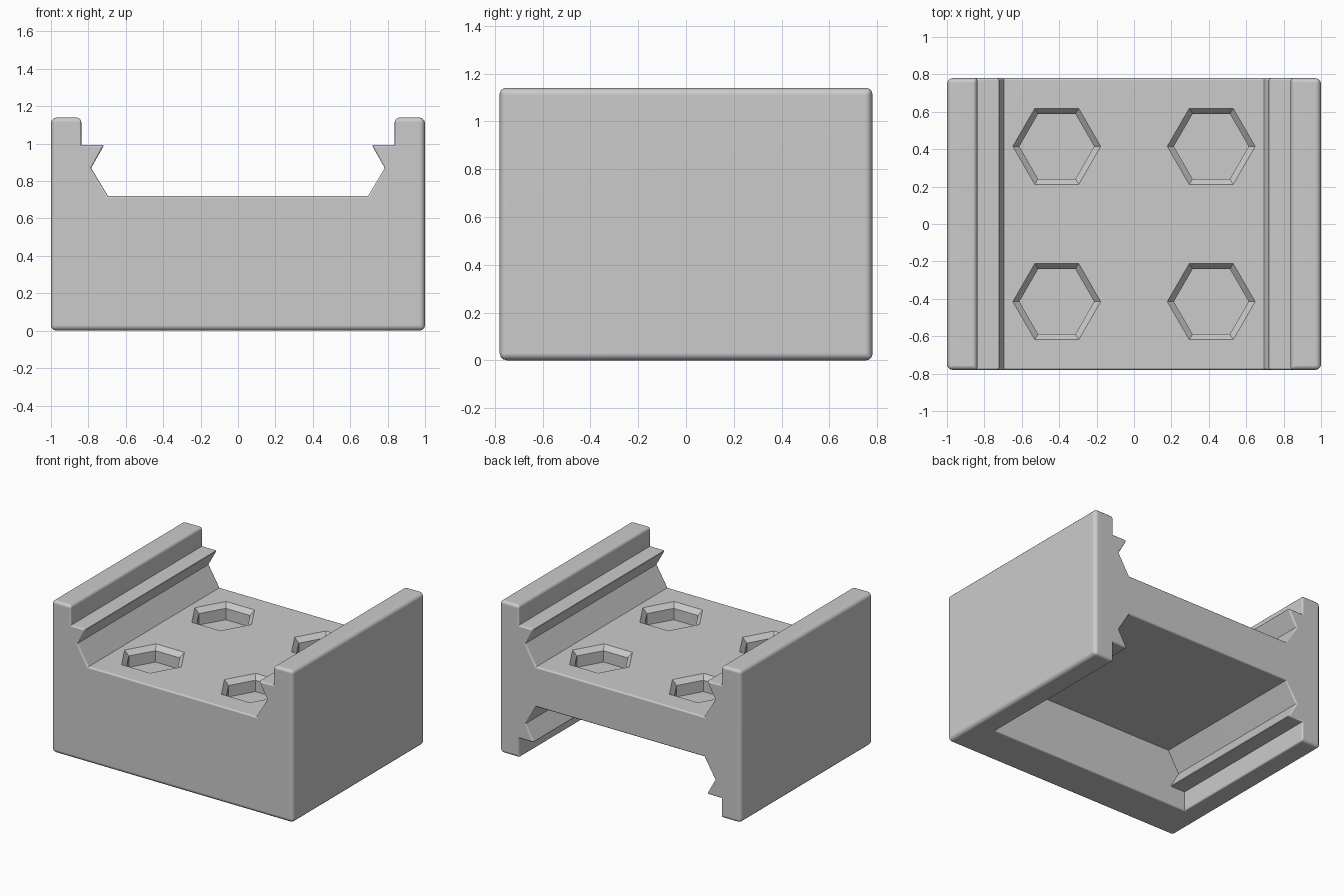
import bpy, bmesh
from math import cos, sin, radians

cube = bpy.data.objects.get("Cube")
if cube:
    bpy.data.objects.remove(cube, do_unlink=True)

HX, HY, H = 1.0, 0.78, 1.14
FLOOR = 0.72
WALL_Y = -0.465          # inner face of the front wall below the deck

mat = bpy.data.materials.new("plain_grey")
mat.use_nodes = True
grey = (0.6, 0.6, 0.6, 1)
mat.diffuse_color = grey
mat.node_tree.nodes["Principled BSDF"].inputs["Base Color"].default_value = grey


def add_object(name, bm):
    bmesh.ops.recalc_face_normals(bm, faces=bm.faces[:])
    me = bpy.data.meshes.new(name)
    bm.to_mesh(me)
    bm.free()
    ob = bpy.data.objects.new(name, me)
    bpy.context.collection.objects.link(ob)
    me.materials.append(mat)
    return ob


def loft(name, rings):
    """Solid through a stack of matching closed rings."""
    bm = bmesh.new()
    loops = [[bm.verts.new(p) for p in ring] for ring in rings]
    n = len(loops[0])
    for a, b in zip(loops, loops[1:]):
        for i in range(n):
            j = (i + 1) % n
            bm.faces.new((a[i], a[j], b[j], b[i]))
    bm.faces.new(loops[0])
    bm.faces.new(loops[-1])
    return add_object(name, bm)


def cut(target, cutter):
    cutter.hide_render = True
    mod = target.modifiers.new("cut", 'BOOLEAN')
    mod.operation, mod.solver, mod.object = 'DIFFERENCE', 'EXACT', cutter


def bake(ob, helpers):
    """Apply the modifiers and drop the helper cutters."""
    dg = bpy.context.evaluated_depsgraph_get()
    me = bpy.data.meshes.new_from_object(ob.evaluated_get(dg))
    ob.modifiers.clear()
    ob.data = me
    for h in helpers:
        bpy.data.objects.remove(h, do_unlink=True)


# Block
body = loft("rail_block", [[(-HX, -HY, z), (HX, -HY, z), (HX, HY, z), (-HX, HY, z)]
                           for z in (0, H)])

# Notched channels: through the top, and mirrored below up to the front wall
half = [(0.695, FLOOR), (0.785, 0.87), (0.715, 0.993), (0.838, 0.993), (0.838, 1.3)]
profile = half + [(-x, z) for x, z in reversed(half)]
channels = [
    loft("top_channel_cutter", [[(x, y, z) for x, z in profile] for y in (-1, 1)]),
    loft("bottom_channel_cutter", [[(x, y, H - z) for x, z in profile] for y in (WALL_Y, 1)]),
]
for c in channels:
    cut(body, c)
bake(body, channels)

# Wide rounding on the outer box edges, fine rounding on the channel edges
bm = bmesh.new()
bm.from_mesh(body.data)
bmesh.ops.dissolve_limit(bm, angle_limit=0.01, verts=bm.verts[:], edges=bm.edges[:])
weight = bm.edges.layers.float.new("bevel_weight_edge")


def box_sides(e):
    tests = [lambda p: abs(abs(p.x) - HX), lambda p: abs(abs(p.y) - HY),
             lambda p: min(abs(p.z), abs(p.z - H))]
    return sum(all(t(v.co) < 1e-4 for v in e.verts) for t in tests)


for e in bm.edges:
    if e.calc_face_angle(0) < 0.2 or not e.is_convex:
        continue
    on_x = all(abs(abs(v.co.x) - HX) < 1e-4 for v in e.verts)
    e[weight] = 1.0 if on_x and box_sides(e) > 1 else 0.4
    if not on_x and box_sides(e) > 1:
        e[weight] = 0.8
bm.to_mesh(body.data)
bm.free()
bev = body.modifiers.new("rounding", 'BEVEL')
bev.limit_method, bev.width, bev.segments = 'WEIGHT', 0.03, 3

# Hexagonal pockets with a chamfered rim
def hexagon(cx, cy, r, z):
    return [(cx + r * cos(radians(60 * k)), cy + r * sin(radians(60 * k)), z)
            for k in range(6)]


pockets = []
for sx in (-1, 1):
    for sy in (-1, 1):
        cx, cy = 0.413 * sx, 0.415 * sy
        p = loft("pocket_cutter", [hexagon(cx, cy, 0.2, FLOOR - 0.12),
                                   hexagon(cx, cy, 0.2, FLOOR - 0.035),
                                   hexagon(cx, cy, 0.235, FLOOR),
                                   hexagon(cx, cy, 0.235, FLOOR + 0.1)])
        pockets.append(p)
        cut(body, p)
bake(body, pockets)

# Smooth rounding, flat faces
bpy.ops.object.select_all(action='DESELECT')
body.select_set(True)
bpy.context.view_layer.objects.active = body
bpy.ops.object.shade_smooth_by_angle(angle=radians(35))
wn = body.modifiers.new("flat_faces", 'WEIGHTED_NORMAL')
wn.keep_sharp = True
